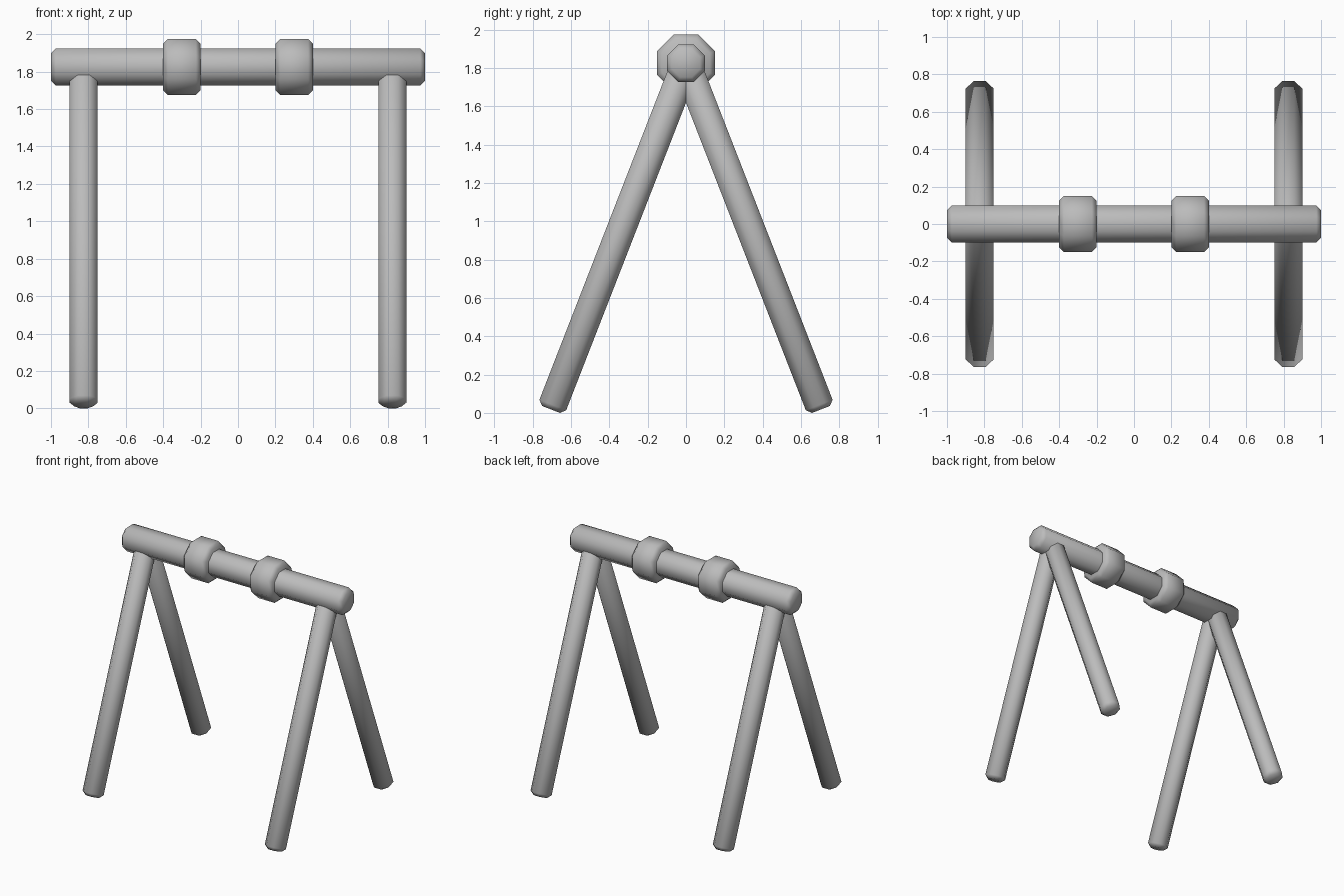
import bpy, bmesh, math
from mathutils import Matrix, Vector

if "Cube" in bpy.data.objects:
    bpy.data.objects.remove(bpy.data.objects["Cube"], do_unlink=True)

grey = bpy.data.materials.new("plain_grey")
grey.use_nodes = True
colour = (0.5, 0.5, 0.5, 1)
grey.diffuse_color = colour
grey.node_tree.nodes["Principled BSDF"].inputs["Base Color"].default_value = colour

SIDES = 8
CHAMFER = 0.025


def pole(name, start, end, half_width):
    """Eight-sided pole with flats facing the axes and chamfered ends."""
    start, end = Vector(start), Vector(end)
    axis = end - start
    radius = half_width / math.cos(math.pi / SIDES)
    bm = bmesh.new()
    bmesh.ops.create_cone(bm, cap_ends=True, segments=SIDES, radius1=radius,
                          radius2=radius, depth=axis.length,
                          matrix=Matrix.Rotation(math.pi / SIDES, 4, 'Z'))
    rims = [e for e in bm.edges if abs(e.verts[0].co.z - e.verts[1].co.z) < 0.001]
    bmesh.ops.bevel(bm, geom=rims, offset=CHAMFER, segments=1, affect='EDGES')
    turn = axis.to_track_quat('Z', 'Y').to_matrix().to_4x4()
    bm.transform(Matrix.Translation((start + end) / 2) @ turn)
    for face in bm.faces:
        face.smooth = True
    mesh = bpy.data.meshes.new(name)
    bm.to_mesh(mesh)
    bm.free()
    mesh.materials.append(grey)
    obj = bpy.data.objects.new(name, mesh)
    bpy.context.collection.objects.link(obj)


# Crossbar
BAR_Z = 1.825
pole("crossbar", (-1, 0, BAR_Z), (1, 0, BAR_Z), 0.098)

for side, sx in (("left", 1), ("right", -1)):
    # Collar around the crossbar
    pole(side + "_collar", (sx * 0.2, 0, BAR_Z), (sx * 0.4, 0, BAR_Z), 0.15)
    # Splayed legs, meeting inside the crossbar
    for end, sy in (("front", -1), ("back", 1)):
        pole(f"{end}_{side}_leg", (sx * 0.825, sy * 0.704, 0.018),
             (sx * 0.825, 0, BAR_Z), 0.075)
